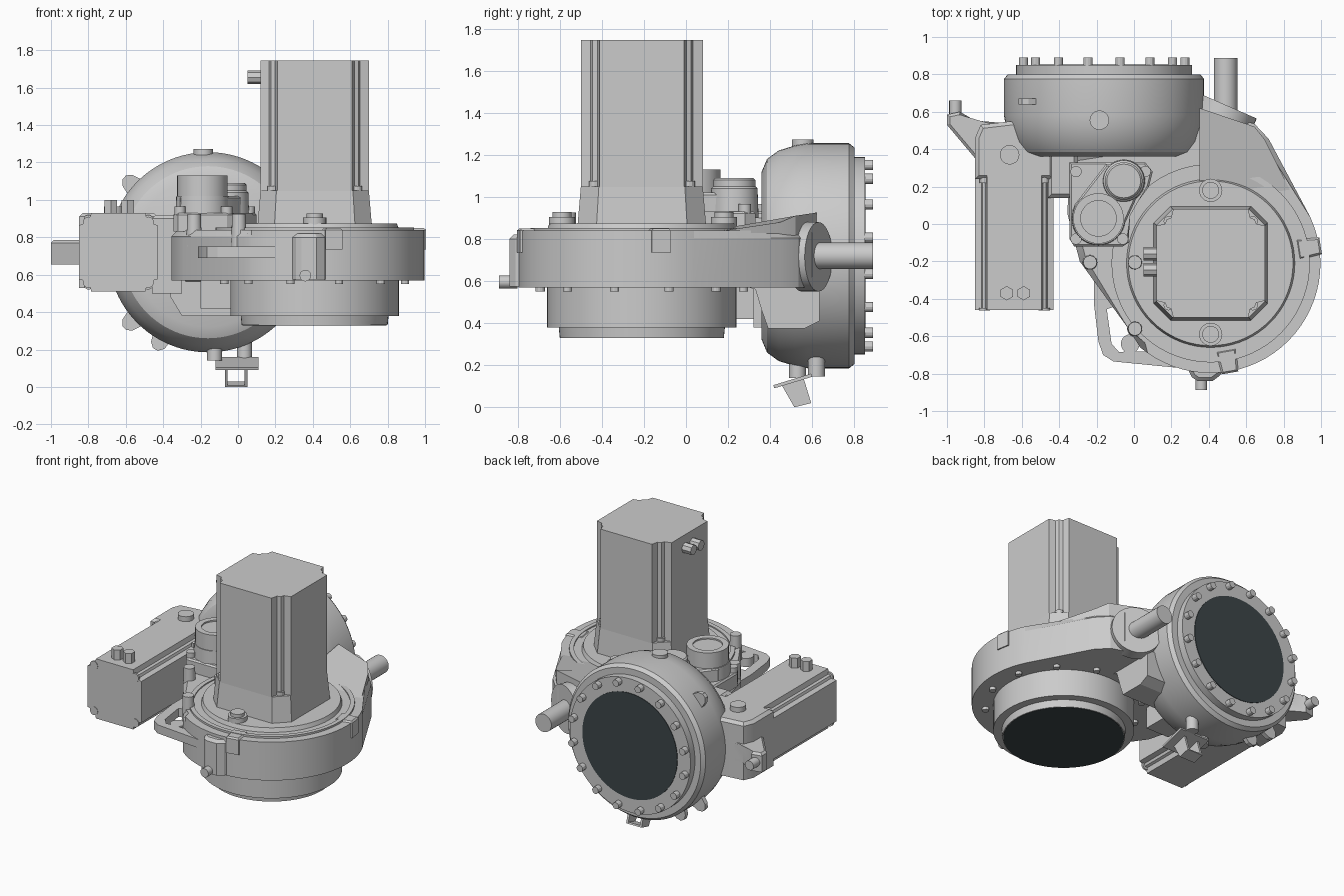
import bpy, bmesh, math
from mathutils import Vector

if "Cube" in bpy.data.objects:
    bpy.data.objects.remove(bpy.data.objects["Cube"])

MX, MY = 0.41, -0.21      # vertical (main) axis
WX, WZ = -0.16, 0.72      # wrist axis, running along y


def finish(name, bm, mat=None):
    bmesh.ops.recalc_face_normals(bm, faces=bm.faces)
    me = bpy.data.meshes.new(name)
    bm.to_mesh(me)
    bm.free()
    ob = bpy.data.objects.new(name, me)
    bpy.context.collection.objects.link(ob)
    if mat:
        me.materials.append(mat)
    return ob


def place(axis, a, b, c):
    return {'X': (c, a, b), 'Y': (a, c, b), 'Z': (a, b, c)}[axis]


def prism(name, pts, c0, c1, axis='Z', bevel=0, top_scale=1):
    """Extrude a 2D outline along an axis, optionally chamfering the far rim."""
    bm = bmesh.new()
    mx = sum(p[0] for p in pts) / len(pts)
    my = sum(p[1] for p in pts) / len(pts)
    lo = [bm.verts.new(place(axis, a, b, c0)) for a, b in pts]
    hi = [bm.verts.new(place(axis, mx + (a - mx) * top_scale, my + (b - my) * top_scale, c1)) for a, b in pts]
    bm.faces.new(lo)
    top = bm.faces.new(hi)
    n = len(pts)
    for i in range(n):
        j = (i + 1) % n
        bm.faces.new((lo[i], lo[j], hi[j], hi[i]))
    if bevel:
        bmesh.ops.bevel(bm, geom=list(top.edges), offset=bevel, segments=1, affect='EDGES')
    return finish(name, bm)


def box(name, x0, x1, y0, y1, z0, z1, bevel=0):
    return prism(name, [(x0, y0), (x1, y0), (x1, y1), (x0, y1)], z0, z1, 'Z', bevel)


def cyl(name, p0, p1, r, segs=20, r2=None, mat=None):
    p0, p1 = Vector(p0), Vector(p1)
    d = p1 - p0
    bm = bmesh.new()
    bmesh.ops.create_cone(bm, cap_ends=True, segments=segs, radius1=r, radius2=r if r2 is None else r2, depth=d.length)
    bm.transform(d.to_track_quat('Z', 'Y').to_matrix().to_4x4())
    bmesh.ops.translate(bm, verts=bm.verts, vec=(p0 + p1) / 2)
    return finish(name, bm, mat)


def turned(name, profile, ca, cb, axis, segs=72):
    """Revolve (height, radius) points about an axis; ends are capped."""
    bm = bmesh.new()
    rings = []
    for h, r in profile:
        rings.append([bm.verts.new(place(axis, ca + r * math.cos(2 * math.pi * i / segs),
                                         cb + r * math.sin(2 * math.pi * i / segs), h)) for i in range(segs)])
    for A, B in zip(rings, rings[1:]):
        for i in range(segs):
            j = (i + 1) % segs
            bm.faces.new((A[i], A[j], B[j], B[i]))
    bm.faces.new(rings[0])
    bm.faces.new(rings[-1])
    return finish(name, bm)


def motor_outline(cx, cy, h):
    """Square section with a grooved chamfer at each corner."""
    q = [(h, .69 * h), (.84 * h, .73 * h), (.81 * h, .81 * h), (.73 * h, .84 * h), (.69 * h, h)]
    pts = []
    for k in range(4):
        c, s = [(1, 0), (0, 1), (-1, 0), (0, -1)][k]
        pts += [(cx + c * x - s * y, cy + s * x + c * y) for x, y in q]
    return pts


def octagon(cx, cy, h, c):
    return [(cx + x, cy + y) for x, y in ((h, -h + c), (h, h - c), (h - c, h), (-h + c, h),
                                          (-h, h - c), (-h, -h + c), (-h + c, -h), (h - c, -h))]


dark = bpy.data.materials.new("dark_face")
dark.diffuse_color = (0.045, 0.06, 0.066, 1)
dark.use_nodes = True
dark.node_tree.nodes["Principled BSDF"].inputs["Base Color"].default_value = dark.diffuse_color

# Main housing: round plate with tangent arm toward the wrist
arc = [(MX + .587 * math.cos(math.radians(a)), MY + .587 * math.sin(math.radians(a))) for a in range(-130, 26, 5)]
prism("main_housing", arc + [(.72, .455), (.645, .535), (.36, .63), (.33, .4), (-.35, .37),
                             (-.355, .05), (-.29, -.2), (-.03, -.56)], .57, .84, 'Z', .035)
turned("housing_top_rings", [(.8, .53), (.853, .53), (.853, .5), (.845, .5), (.845, .45), (.873, .44)], MX, MY, 'Z')
turned("lower_drum", [(.6, .45), (.38, .45), (.38, .395), (.33, .39)], MX, MY, 'Z')
cyl("lower_dark_face", (MX, MY, .335), (MX, MY, .328), .385, 72, mat=dark)
for i in range(12):
    a = math.radians(30 * i + 15)
    x, y = MX + .5 * math.cos(a), MY + .5 * math.sin(a)
    cyl("lower_bolt", (x, y, .58), (x, y, .55), .022, 12)

# Raised lobe of the arm with slanted flange and rod
lobe = prism("arm_lobe", [(.35, .62), (.645, .52), (.70, .45), (.85, .15), (.35, .15)], .57, .84, 'Z')
for v, z in zip(lobe.data.vertices[5:], (.925, .91, .88, .835, .845)):
    v.co.z = z
cyl("rod_flange", (.47, .55, .715), (.505, .63, .715), .165, 32)
cyl("rod", (.49, .5, .72), (.49, .888, .72), .063, 28)
box("rod_block", .40, .58, .5, .6, .62, .83)

# Lower web joining housing to wrist
prism("lower_web", [(.2, .6), (.33, .56), (.36, .46), (.39, .375), (.565, .375), (.635, .41), (.635, .6)], -.28, .42, 'X')
prism("web_gusset", [(-.36, .6), (-.36, .48), (-.30, .38), (.02, .38), (.02, .6)], .32, .42, 'Y')
box("web_rib", -.2, -.02, .1, .4, .42, .6)
box("side_link", -.46, -.30, .14, .42, .50, .92, .02)

# Main vertical motor
prism("motor_base", octagon(MX, MY, .305, .09), .87, 1.05, 'Z', 0, .95)
prism("main_motor", motor_outline(MX, MY, .29), 1.03, 1.745)
for sx in (-1, 1):
    for sy in (-1, 1):
        x, y = MX + sx * .225, MY + sy * .225
        cyl("motor_bolt", (x, y, .98), (x, y, 1.075), .027, 12)
for y in (-.16, -.245):
    cyl("motor_connector", (.14, y, 1.655), (.052, y, 1.655), .036, 8)
for y in (.18, -.59):
    cyl("housing_plug", (MX, y, .83), (MX, y, .905), .062, 24)
    cyl("housing_plug_cap", (MX, y, .9), (MX, y, .928), .045, 24)

# Gear cover with two round caps
prism("gear_cover", [(-.345, .33), (.06, .33), (.1, .28), (.08, .2), (-.03, .05), (-.03, -.1),
                     (-.06, -.12), (-.32, -.12), (-.345, -.08)], .83, .93, 'Z', .01)
prism("cover_upper", [(-.32, .1), (-.15, .32), (.0, .325), (.05, .22), (-.05, .0), (-.15, -.1), (-.31, -.05)],
      .92, 1.02, 'Z', .01)
turned("large_cap", [(.9, .145), (1.02, .14), (1.02, .135), (1.13, .135), (1.13, .095), (1.12, .095)], -.19, .03, 'Z', 40)
turned("small_cap", [(.9, .115), (1.04, .11), (1.05, .1), (1.08, .1), (1.09, .09)], -.055, .23, 'Z', 40)
for x, y in ((-.31, .28), (.06, .28), (-.31, -.08), (-.06, -.08)):
    cyl("cover_bolt", (x, y, .9), (x, y, .965), .03, 16)
for x, y in ((-.235, -.205), (.005, -.205), (.005, -.56)):
    cyl("housing_post", (x, y, .75), (x, y, .925), .042, 20, .036)

# Wrist drum
turned("wrist_drum", [(.36, .40), (.385, .46), (.44, .50), (.52, .525), (.58, .535), (.775, .535),
                      (.8, .515), (.8, .47), (.85, .47)], WX, WZ, 'Y', 96)
cyl("wrist_dark_face", (WX, .84, WZ), (WX, .854, WZ), .37, 72, mat=dark)
for i in range(16):
    a = math.radians(22.5 * i + 11.25)
    x, z = WX + .44 * math.cos(a), WZ + .44 * math.sin(a)
    cyl("wrist_bolt", (x, .84, z), (x, .89, z), .024, 12)
cyl("wrist_top_plug", (-.185, .555, 1.2), (-.185, .555, 1.272), .052, 24)
for x, z in ((-.575, 1.09), (-.575, .345), (-.42, .24)):
    d = Vector((x - WX, 0, z - WZ)).normalized()
    n = Vector((-d.z, 0, d.x))
    c = Vector((x, 0, z))
    pts = [c + d * u + n * v for u, v in ((-.13, -.08), (.02, -.04), (.045, -.015), (.045, .015), (.02, .04), (-.13, .08))]
    prism("wrist_ear", [(p.x, p.z) for p in pts], .64, .67, 'Y')

# Side motor and its gear case
prism("side_motor", motor_outline(-.64, .72, .21), -.46, .26, 'Y')
for sx in (-1, 1):
    for sz in (-1, 1):
        x, z = -.64 + sx * .16, .72 + sz * .16
        cyl("side_motor_screw", (x, -.45, z), (x, -.463, z), .03, 16)
        cyl("side_case_screw", (x, .22, z + sz * .015), (x, .255, z + sz * .015), .025, 12)
prism("side_gear_case", [(-.85, .24), (-.43, .24), (-.43, .36), (-.5, .54), (-.65, .55), (-.82, .53), (-.85, .46)],
      .53, .93, 'Z', .02)
cyl("gear_case_plug", (-.665, .37, .9), (-.665, .37, .965), .052, 20)
for x in (-.68, -.59):
    cyl("side_connector", (x, -.37, .9), (x, -.37, 1.0), .038, 6)
prism("side_arm", [(-.84, .34), (-1.0, .53), (-1.0, .585), (-.93, .6), (-.82, .535), (-.7, .54)], .655, .785, 'Z', .015)
cyl("side_arm_bolt", (-.955, .55, .72), (-.955, .66, .72), .033, 16)

# Carrying handle plate
prism("handle", [(-.215, -.3), (-.215, -.42), (-.19, -.63), (-.165, -.7), (-.11, -.735), (.4, -.785), (.4, -.69),
                 (-.02, -.68), (-.08, -.685), (-.12, -.64), (-.145, -.46), (-.13, -.3)], .69, .75)
cyl("handle_boss", (-.02, -.64, .69), (-.02, -.64, .75), .05, 20)
prism("handle_root", [(-.16, -.3), (-.16, -.46), (-.1, -.44), (0, -.5), (.1, -.4)], .69, .75)

# Clips and front bolt on the housing rim
for deg, r in ((-80, .52), (9, .52)):
    a = math.radians(deg)
    u, v = Vector((math.cos(a), math.sin(a))), Vector((-math.sin(a), math.cos(a)))
    c = Vector((MX, MY)) + u * r
    prism("rim_clip", [tuple(c + u * p + v * q) for p, q in ((-.05, -.055), (.075, -.045), (.075, .045), (-.05, .055))],
          .735, .85, 'Z', .01)
prism("front_lug", [(.26, -.72), (.31, -.82), (.34, -.84), (.42, -.84), (.46, -.81), (.5, -.72)], .575, .82, 'Z', .02)
cyl("front_bolt", (.36, -.8, .595), (.36, -.888, .595), .031, 16)

# Small sensor bracket beneath the wrist
for x, y, z in ((-.125, .53, .14), (.035, .62, .145)):
    cyl("sensor_plug", (x, y, z), (x, y, z + .12), .04, 20)
prism("sensor_plate", [(.415, .105), (.42, .09), (.60, .145), (.595, .16)], -.12, .11, 'X')
leg = [(.50, .13), (.44, .11), (.53, .0), (.59, .02)]
leg = [(.455, .105), (.56, .135), (.595, .02), (.515, .0)]
for x in (-.07, .035):
    prism("bracket_leg", leg, x, x + .015, 'X')
prism("bracket_foot", [(.513, .008), (.515, 0), (.595, .02), (.59, .03)], -.07, .05, 'X')

# Smooth round surfaces, keep hard edges
bpy.ops.object.select_all(action='SELECT')
bpy.context.view_layer.objects.active = bpy.context.collection.objects[0]
bpy.ops.object.shade_smooth_by_angle(angle=math.radians(25))
